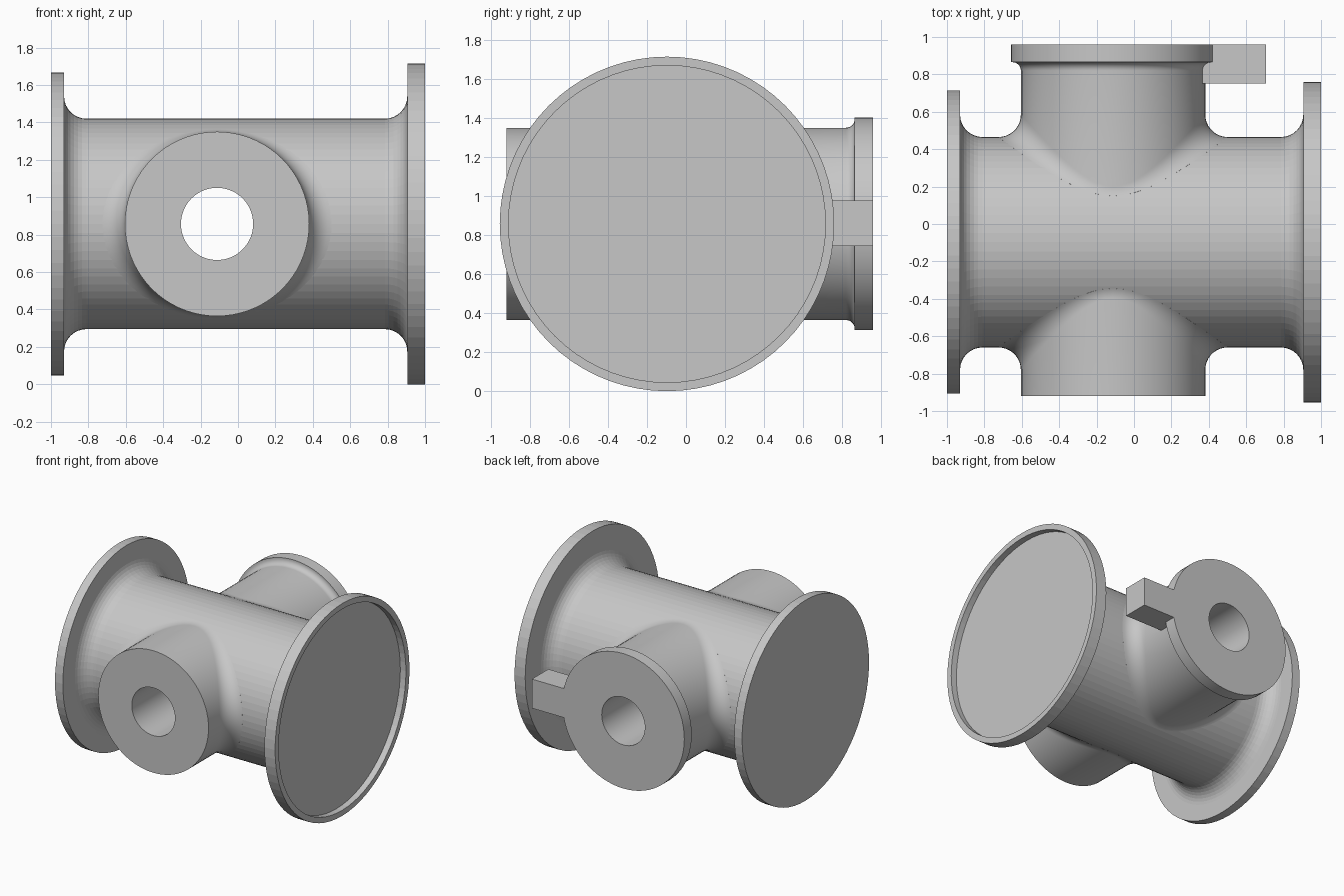
import bpy, bmesh, math
from mathutils import Vector

SEG = 72
AXIS_Y, AXIS_Z = -0.0975, 0.8575      # centre line of the main pipe
BRANCH_X = -0.112                     # centre line of the cross pipe
R_MAIN, R_BRANCH, R_BORE = 0.5625, 0.493, 0.193
BLEND = 0.12
ORIGIN = Vector((BRANCH_X, AXIS_Y, AXIS_Z))

if "Cube" in bpy.data.objects:
    bpy.data.objects.remove(bpy.data.objects["Cube"])

steel = bpy.data.materials.new("plain grey")
steel.use_nodes = True
GREY = (0.57, 0.57, 0.57, 1)
steel.diffuse_color = GREY
steel.node_tree.nodes["Principled BSDF"].inputs["Base Color"].default_value = GREY

ANGLES = [2 * math.pi * i / SEG for i in range(SEG)]


def finish(name, bm):
    bmesh.ops.recalc_face_normals(bm, faces=bm.faces)
    mesh = bpy.data.meshes.new(name)
    bm.to_mesh(mesh)
    bm.free()
    mesh.materials.append(steel)
    obj = bpy.data.objects.new(name, mesh)
    bpy.context.collection.objects.link(obj)
    return obj


def loft(name, rings, closed=False):
    """Skin a list of rings; cap the ends, or join last to first."""
    bm = bmesh.new()
    loops = [[bm.verts.new(p) for p in ring] for ring in rings]
    pairs = list(zip(loops, loops[1:]))
    if closed:
        pairs.append((loops[-1], loops[0]))
    else:
        bm.faces.new(loops[0])
        bm.faces.new(loops[-1])
    for a, b in pairs:
        for i in range(SEG):
            j = (i + 1) % SEG
            bm.faces.new((a[i], a[j], b[j], b[i]))
    return finish(name, bm)


def ring_x(x, r):
    return [Vector((x, AXIS_Y + r * math.cos(a), AXIS_Z + r * math.sin(a))) for a in ANGLES]


def ring_y(y, r):
    return [ORIGIN + Vector((r * math.cos(a), y - AXIS_Y, r * math.sin(a))) for a in ANGLES]


def cove(pos, radius, size, side, steps=8):
    """Concave quarter round from a pipe up to a flange face at pos."""
    points = []
    for i in range(steps + 1):
        a = math.pi / 2 * i / steps
        points.append((pos - side * size * (1 - math.sin(a)),
                       radius + size * (1 - math.cos(a))))
    return points


def blend_rings(side, steps=9):
    """Rolling-ball blend between the cross pipe and the main pipe."""
    rings = [[] for _ in range(steps + 2)]
    for a in ANGLES:
        c = Vector(((R_BRANCH + BLEND) * math.cos(a), 0, (R_BRANCH + BLEND) * math.sin(a)))
        c.y = side * math.sqrt((R_MAIN + BLEND) ** 2 - c.z ** 2)
        k = R_MAIN / (R_MAIN + BLEND)
        start = Vector((R_BRANCH * math.cos(a), c.y, R_BRANCH * math.sin(a))) - c
        end = Vector((c.x, c.y * k, c.z * k)) - c
        for i in range(steps + 1):
            arm = start.normalized().slerp(end.normalized(), i / steps)
            rings[i].append(ORIGIN + c + arm * BLEND)
        # last ring is sunk into the main pipe
        rings[-1].append(ORIGIN + Vector((c.x, c.y * k * 0.9, c.z * k * 0.9)))
    return rings


def boolean(obj, other, operation):
    mod = obj.modifiers.new(operation.lower(), "BOOLEAN")
    mod.operation, mod.object, mod.solver = operation, other, "EXACT"
    bpy.context.view_layer.objects.active = obj
    bpy.ops.object.modifier_apply(modifier=mod.name)
    bpy.data.objects.remove(other)


# Main pipe with two end flanges, the larger one slightly recessed
profile = [(-1, 0.81), (-0.93, 0.81)]
profile += cove(-0.93, R_MAIN, 0.12, -1)[::-1]
profile += cove(0.905, R_MAIN, 0.12, 1)
profile += [(0.905, 0.8575), (1, 0.8575), (1, 0.8125), (0.95, 0.8125)]
main_pipe = loft("main_pipe", [ring_x(x, r) for x, r in profile])
boolean(main_pipe, loft("bore_cutter", [ring_y(-1.5, R_BORE + 0.006),
                                        ring_y(1.5, R_BORE + 0.006)]), "DIFFERENCE")

# Cross pipe with bore, blends into the main pipe and a rear flange
FRONT, BACK, FLANGE = -0.92, 0.96, 0.865
rings = [ring_y(FRONT, R_BORE), ring_y(FRONT, R_BRANCH)]
rings += blend_rings(-1) + blend_rings(1)[::-1]
rings += [ring_y(y, r) for y, r in cove(FLANGE, R_BRANCH, 0.045, 1)]
rings += [ring_y(FLANGE, 0.545), ring_y(BACK, 0.545), ring_y(BACK, R_BORE)]
cross_pipe = loft("cross_pipe", rings, closed=True)

# Square locating tab on the rear flange
bm = bmesh.new()
bmesh.ops.create_cube(bm, size=1)
bmesh.ops.scale(bm, vec=(0.405, BACK - 0.75, 0.235), verts=bm.verts)
bmesh.ops.translate(bm, vec=(0.5025, (BACK + 0.75) / 2, AXIS_Z + 0.003), verts=bm.verts)
boolean(cross_pipe, finish("locating_tab", bm), "UNION")

bpy.ops.object.select_all(action="DESELECT")
cross_pipe.select_set(True)
bpy.context.view_layer.objects.active = cross_pipe
bpy.ops.object.shade_smooth_by_angle(angle=math.radians(30))
